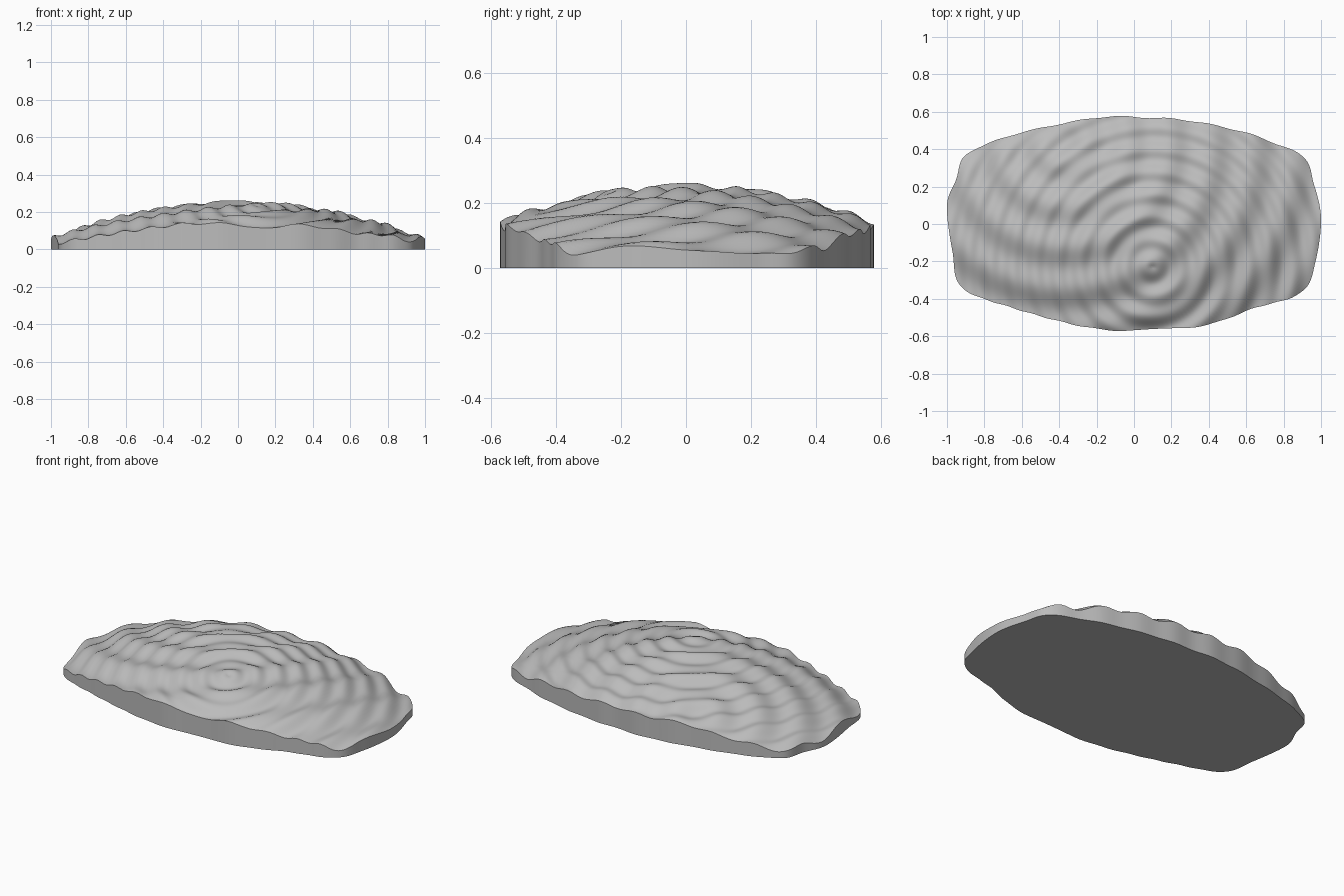
import bpy, bmesh, math
from mathutils import Vector

cube = bpy.data.objects.get("Cube")
if cube:
    bpy.data.objects.remove(cube)

grey = bpy.data.materials.new("stone_grey")
grey.use_nodes = True
colour = (0.5, 0.5, 0.5, 1)
grey.diffuse_color = colour
grey.node_tree.nodes["Principled BSDF"].inputs["Base Color"].default_value = colour

# Plan outline, anticlockwise
OUTLINE = [Vector(p) for p in (
    (1, 0.03), (0.96, 0.22), (0.9, 0.36), (0.65, 0.47), (0.33, 0.55), (0.1, 0.57),
    (-0.13, 0.575), (-0.35, 0.54), (-0.6, 0.49), (-0.78, 0.43), (-0.91, 0.36),
    (-0.95, 0.24), (-1, 0.1), (-0.97, -0.15), (-0.92, -0.34), (-0.65, -0.45),
    (-0.3, -0.54), (0, -0.57), (0.37, -0.54), (0.65, -0.45), (0.9, -0.36), (0.97, -0.2))]


def spline(points, steps):
    """Closed smooth curve through the points."""
    out = []
    n = len(points)
    for i in range(n):
        a, b, c, d = (points[(i + k) % n] for k in (-1, 0, 1, 2))
        for s in range(steps):
            t = s / steps
            out.append(b + (c - a) * t / 2 + (a * 2 - b * 5 + c * 4 - d) * t**2 / 2
                       + (b * 3 - a - c * 3 + d) * t**3 / 2)
    return out


def ripple(p, centre, crest, length, height):
    """Rings spreading from a centre, with a crest at the given radius."""
    r = (p - Vector(centre)).length
    return height * math.cos(math.tau * (r - crest) / length)


def waves(p):
    return (ripple(p, (0.1, -0.23), 0.15, 0.12, 0.008)
            + ripple(p, (-0.38, 0.45), 0.57, 0.225, 0.011))


def height(p):
    return max(0.015, 0.244 - 0.19 * p.x**2 - 0.34 * p.y**2 + waves(p))


# Rippled dome: concentric rings from the middle to the outline
RINGS = 70
rim = [Vector((p.x, p.y * (1 + 0.6 * waves(p)))) for p in spline(OUTLINE, 14)]
count = len(rim)
bm = bmesh.new()
middle = bm.verts.new((0, 0, height(Vector((0, 0)))))
rows = []
for k in range(1, RINGS + 1):
    row = []
    for p in rim:
        q = p * k / RINGS
        row.append(bm.verts.new((q.x, q.y, height(q))))
    rows.append(row)
base = [bm.verts.new((p.x, p.y, 0)) for p in rim]
rows.append(base)
for j in range(count):
    n = (j + 1) % count
    bm.faces.new((middle, rows[0][j], rows[0][n])).smooth = True
    for a, b in zip(rows, rows[1:]):
        bm.faces.new((a[j], b[j], b[n], a[n])).smooth = True
bm.faces.new(base[::-1])

mesh = bpy.data.meshes.new("rippled_slab")
bm.to_mesh(mesh)
bm.free()
mesh.materials.append(grey)
slab = bpy.data.objects.new("rippled_slab", mesh)
bpy.context.collection.objects.link(slab)

# Smooth ripples, crisp rim
bpy.ops.object.select_all(action='DESELECT')
slab.select_set(True)
bpy.context.view_layer.objects.active = slab
bpy.ops.object.shade_smooth_by_angle(angle=math.radians(40))
